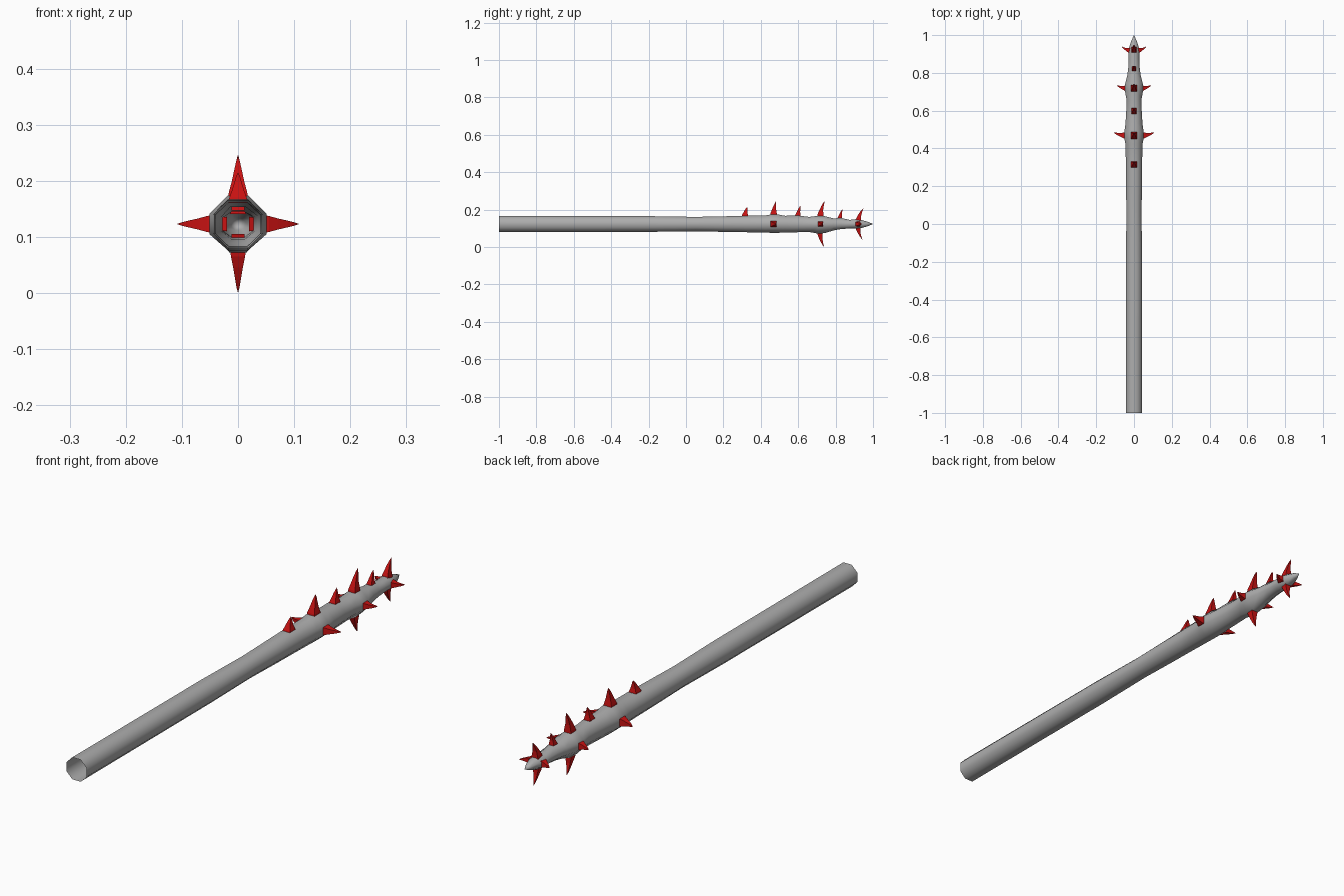
import bpy, bmesh, math
from mathutils import Vector

cube = bpy.data.objects.get("Cube")
if cube:
    bpy.data.objects.remove(cube, do_unlink=True)

CZ = 0.123  # height of the shaft axis


def material(name, rgb):
    m = bpy.data.materials.new(name)
    m.use_nodes = True
    m.diffuse_color = (*rgb, 1)
    b = m.node_tree.nodes["Principled BSDF"]
    b.inputs["Base Color"].default_value = (*rgb, 1)
    b.inputs["Roughness"].default_value = 0.6
    return m


grey = material("grey skin", (0.42, 0.42, 0.42))
red = material("red thorn", (0.58, 0.006, 0.006))


def finish(bm, name, mat):
    me = bpy.data.meshes.new(name)
    bm.to_mesh(me)
    bm.free()
    me.materials.append(mat)
    ob = bpy.data.objects.new(name, me)
    bpy.context.collection.objects.link(ob)
    return ob


def loft(bm, rings, tip):
    # skin consecutive rings, then close to a point
    vs = [[bm.verts.new(p) for p in r] for r in rings]
    n = len(vs[0])
    for a, b in zip(vs, vs[1:]):
        for i in range(n):
            j = (i + 1) % n
            bm.faces.new((a[i], a[j], b[j], b[i]))
    t = bm.verts.new(tip)
    for i in range(n):
        bm.faces.new((vs[-1][i], vs[-1][(i + 1) % n], t))
    bmesh.ops.recalc_face_normals(bm, faces=bm.faces)


# Shaft stations: y, side reach, top reach, bottom reach, half width of flats
stations = [
    (-1.00, 0.043, 0.043, 0.043, 0.018),
    (-0.20, 0.043, 0.042, 0.042, 0.018),
    (0.05, 0.040, 0.038, 0.039, 0.017),
    (0.20, 0.042, 0.041, 0.042, 0.018),
    (0.32, 0.043, 0.044, 0.044, 0.018),
    (0.42, 0.045, 0.045, 0.046, 0.018),
    (0.455, 0.051, 0.051, 0.047, 0.018),
    (0.49, 0.051, 0.051, 0.047, 0.018),
    (0.53, 0.045, 0.044, 0.046, 0.018),
    (0.60, 0.041, 0.045, 0.044, 0.017),
    (0.66, 0.040, 0.038, 0.043, 0.016),
    (0.705, 0.048, 0.044, 0.051, 0.015),
    (0.74, 0.047, 0.042, 0.049, 0.015),
    (0.79, 0.035, 0.030, 0.034, 0.014),
    (0.83, 0.030, 0.032, 0.027, 0.012),
    (0.875, 0.028, 0.022, 0.024, 0.011),
    (0.91, 0.029, 0.026, 0.025, 0.010),
    (0.94, 0.024, 0.021, 0.021, 0.009),
    (0.975, 0.012, 0.011, 0.011, 0.005),
]
rings = []
for y, s, t, b, w in stations:
    outline = [(s, -w), (s, w), (w, t), (-w, t), (-s, w), (-s, -w), (-w, -b), (w, -b)]
    rings.append([(x, y, CZ + z) for x, z in outline])
bm = bmesh.new()
loft(bm, rings, (0, 1.0, CZ))
shaft = finish(bm, "shaft", grey)
bpy.context.view_layer.objects.active = shaft
shaft.select_set(True)
bpy.ops.object.shade_smooth_by_angle(angle=math.radians(60))
shaft.select_set(False)


def thorn(name, direction, y, base, tip, width, lean):
    # four-sided hooked thorn that leans towards the tip of the shaft
    out = Vector(direction)
    side = out.cross(Vector((0, 1, 0)))
    rings = []
    for f, k in ((0, 1.0), (0.18, 0.9), (0.42, 0.62), (0.7, 0.36), (0.88, 0.18)):
        c = out * (base + (tip - base) * f) + Vector((0, y + lean * f ** 1.8, CZ))
        h = width * k
        rings.append([c + side * (a * h) + Vector((0, b * h * 1.05, 0))
                      for a, b in ((-1, -1), (1, -1), (1, 1), (-1, 1))])
    bm = bmesh.new()
    loft(bm, rings, out * tip + Vector((0, y + lean, CZ)))
    finish(bm, name, red)


UP, DOWN, LEFT, RIGHT = (0, 0, 1), (0, 0, -1), (1, 0, 0), (-1, 0, 0)

# Row along the top: y, base reach, tip reach, half width, lean
top = [
    (0.315, 0.038, 0.092, 0.017, 0.012),
    (0.468, 0.043, 0.121, 0.018, 0.013),
    (0.598, 0.038, 0.097, 0.015, 0.014),
    (0.718, 0.037, 0.124, 0.016, 0.024),
    (0.822, 0.024, 0.081, 0.012, 0.016),
    (0.922, 0.018, 0.086, 0.014, 0.028),
]
for i, spec in enumerate(top):
    thorn(f"top_thorn_{i + 1}", UP, *spec)

# Matching thorns on both sides
sides = [
    (0.468, 0.043, 0.109, 0.016, 0.017),
    (0.718, 0.040, 0.092, 0.014, 0.016),
    (0.918, 0.020, 0.066, 0.013, 0.022),
]
for i, spec in enumerate(sides):
    thorn(f"left_thorn_{i + 1}", LEFT, *spec)
    thorn(f"right_thorn_{i + 1}", RIGHT, *spec)

# Two thorns underneath
thorn("bottom_thorn_1", DOWN, 0.716, 0.044, CZ, 0.014, 0.022)
thorn("bottom_thorn_2", DOWN, 0.920, 0.018, 0.085, 0.012, 0.024)
